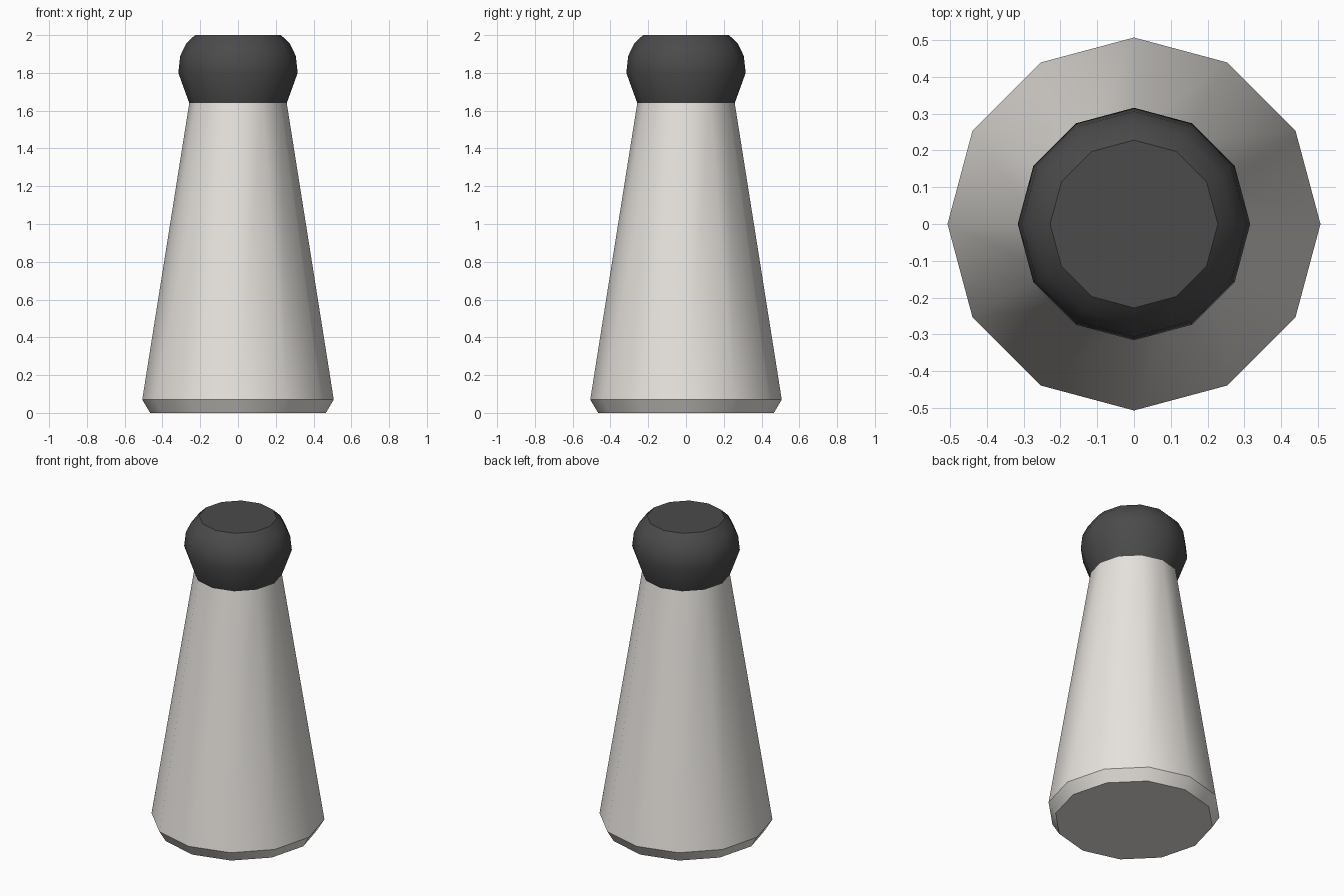
import bpy, bmesh, math

if "Cube" in bpy.data.objects:
    bpy.data.objects.remove(bpy.data.objects["Cube"])

SIDES = 12


def material(name, color):
    m = bpy.data.materials.new(name)
    m.diffuse_color = color
    m.use_nodes = True
    m.node_tree.nodes["Principled BSDF"].inputs["Base Color"].default_value = m.diffuse_color
    return m


def lathe(name, profile, mat):
    """Closed solid of revolution from (radius, z) points, bottom to top."""
    bm = bmesh.new()
    rings = [[bm.verts.new((r * math.cos(2 * math.pi * i / SIDES),
                            r * math.sin(2 * math.pi * i / SIDES), z))
              for i in range(SIDES)] for r, z in profile]
    for lo, hi in zip(rings, rings[1:]):
        for i in range(SIDES):
            j = (i + 1) % SIDES
            bm.faces.new((lo[i], lo[j], hi[j], hi[i]))
    bm.faces.new(rings[0][::-1])
    bm.faces.new(rings[-1])
    mesh = bpy.data.meshes.new(name)
    bm.to_mesh(mesh)
    bm.free()
    mesh.materials.append(mat)
    obj = bpy.data.objects.new(name, mesh)
    bpy.context.collection.objects.link(obj)
    bpy.ops.object.select_all(action='DESELECT')
    obj.select_set(True)
    bpy.context.view_layer.objects.active = obj
    bpy.ops.object.shade_smooth_by_angle(angle=math.radians(35))
    return obj


# Tapered body with a chamfered foot
lathe("body", [(0.465, 0), (0.507, 0.07), (0.258, 1.64)],
      material("pale_stone", (0.80, 0.77, 0.73, 1)))

# Rounded head with a flat top
lathe("head", [(0.258, 1.64), (0.316, 1.80), (0.306, 1.89),
               (0.274, 1.955), (0.228, 2.0)],
      material("charcoal", (0.07, 0.07, 0.07, 1)))
